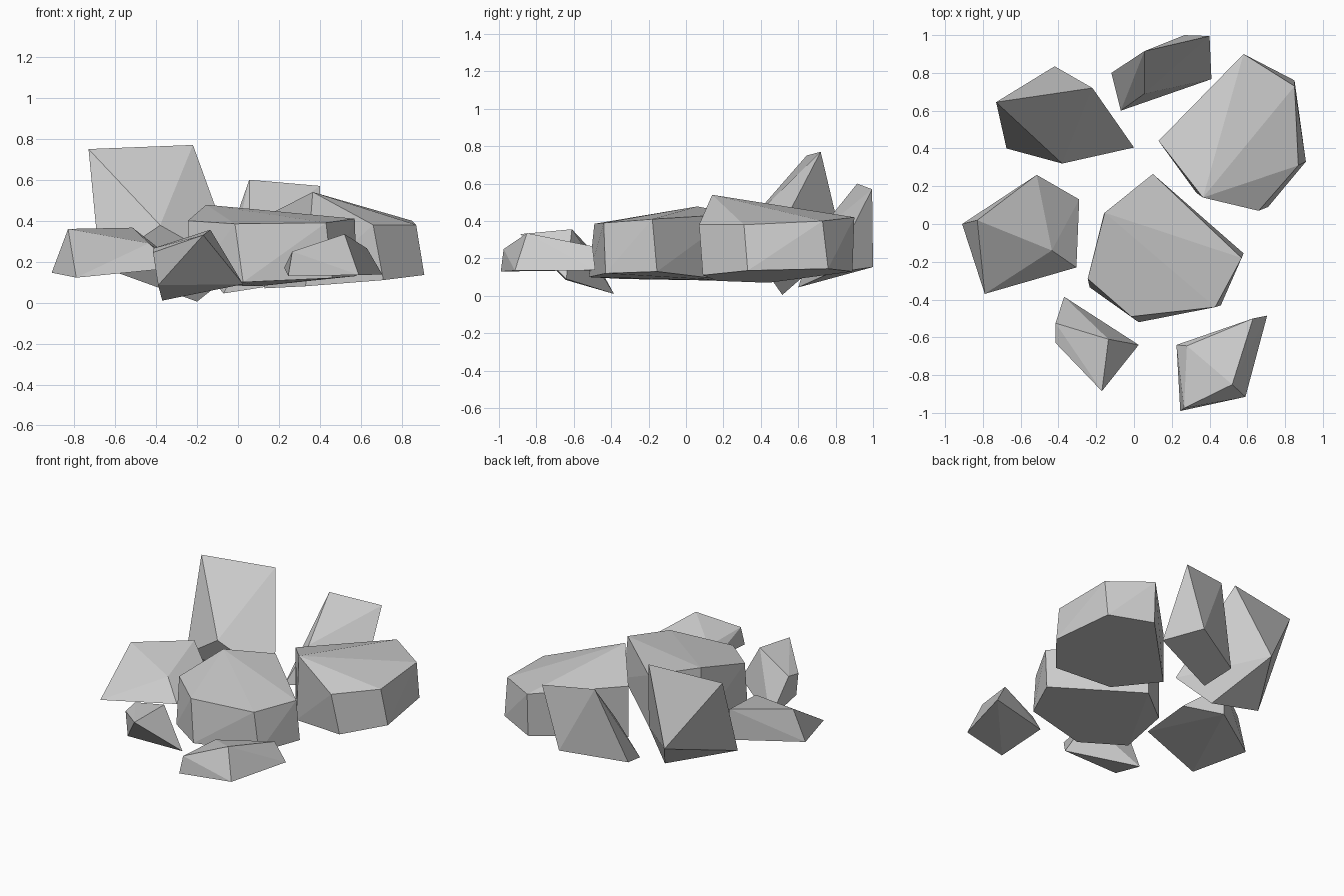
import bpy
import bmesh
import math

# Remove the default object
default_cube = bpy.data.objects.get("Cube")
if default_cube:
    bpy.data.objects.remove(default_cube, do_unlink=True)

# Single stone colour
STONE_COLOUR = (0.6, 0.6, 0.6, 1.0)
stone = bpy.data.materials.new("stone_grey")
stone.use_nodes = True
stone.diffuse_color = STONE_COLOUR
stone.node_tree.nodes["Principled BSDF"].inputs["Base Color"].default_value = STONE_COLOUR


def make_rock(name, upper, lower):
    """Chisel a flat-faced rock: the convex hull of its upper and lower corners."""
    bm = bmesh.new()
    for corner in upper + lower:
        bm.verts.new(corner)
    hull = bmesh.ops.convex_hull(bm, input=list(bm.verts))
    unused = {v for v in hull["geom_interior"] + hull["geom_unused"]
              if isinstance(v, bmesh.types.BMVert)}
    bmesh.ops.delete(bm, geom=list(unused), context="VERTS")
    bmesh.ops.dissolve_limit(bm, angle_limit=math.radians(2),
                             verts=list(bm.verts), edges=list(bm.edges))
    bmesh.ops.recalc_face_normals(bm, faces=list(bm.faces))
    mesh = bpy.data.meshes.new(name)
    bm.to_mesh(mesh)
    bm.free()
    mesh.materials.append(stone)
    rock = bpy.data.objects.new(name, mesh)
    bpy.context.collection.objects.link(rock)
    return rock


# Broad slab in the middle
make_rock(
    "centre_slab",
    upper=[(-.155, .06, .478), (-.245, -.29, .4), (-.015, -.49, .385),
           (.43, -.44, .39), (.57, -.18, .41), (.1, .265, .437)],
    lower=[(-.16, .05, .09), (-.235, -.335, .09), (.025, -.52, .1),
           (.46, -.43, .12), (.58, -.155, .13), (.1, .26, .08)],
)

# Broad slab at the back, on the +x side
make_rock(
    "back_slab",
    upper=[(.365, .14, .54), (.66, .07, .38), (.87, .31, .38),
           (.85, .73, .4), (.58, .9, .42), (.13, .44, .42)],
    lower=[(.33, .165, .08), (.71, .09, .11), (.91, .33, .135),
           (.85, .76, .145), (.58, .89, .13), (.13, .44, .07)],
)

# Tall leaning boulder
make_rock(
    "tall_boulder",
    upper=[(-.73, .645, .75), (-.22, .72, .77), (-.38, .32, .378)],
    lower=[(-.42, .835, .285), (0, .405, .163),
           (-.675, .4, .177), (-.2, .515, .005)],
)

# Leaning block at the very back
make_rock(
    "rear_block",
    upper=[(.055, .915, .6), (.4, .995, .57), (.055, .69, .32)],
    lower=[(.267, 1, .154), (.41, .767, .12),
           (-.12, .8, .1), (-.07, .6, .045)],
)

# Low wedge on the -x side
make_rock(
    "side_wedge",
    upper=[(-.83, .02, .36), (-.515, .26, .366), (-.435, -.14, .29)],
    lower=[(-.91, 0, .146), (-.79, -.37, .122), (-.305, -.23, .17),
           (-.29, .13, .19), (-.515, .26, .155)],
)

# Small sharp shard in front
make_rock(
    "front_shard",
    upper=[(-.135, -.61, .356), (-.17, -.885, .33),
           (-.415, -.525, .265), (-.415, -.63, .245)],
    lower=[(-.39, -.643, .085), (.025, -.64, .09), (-.37, -.385, .01)],
)

# Small flat stone in front
make_rock(
    "front_stone",
    upper=[(.28, -.645, .24), (.63, -.5, .265),
           (.52, -.85, .335), (.265, -.975, .25)],
    lower=[(.225, -.64, .17), (.705, -.485, .137),
           (.59, -.915, .135), (.245, -.99, .13)],
)
